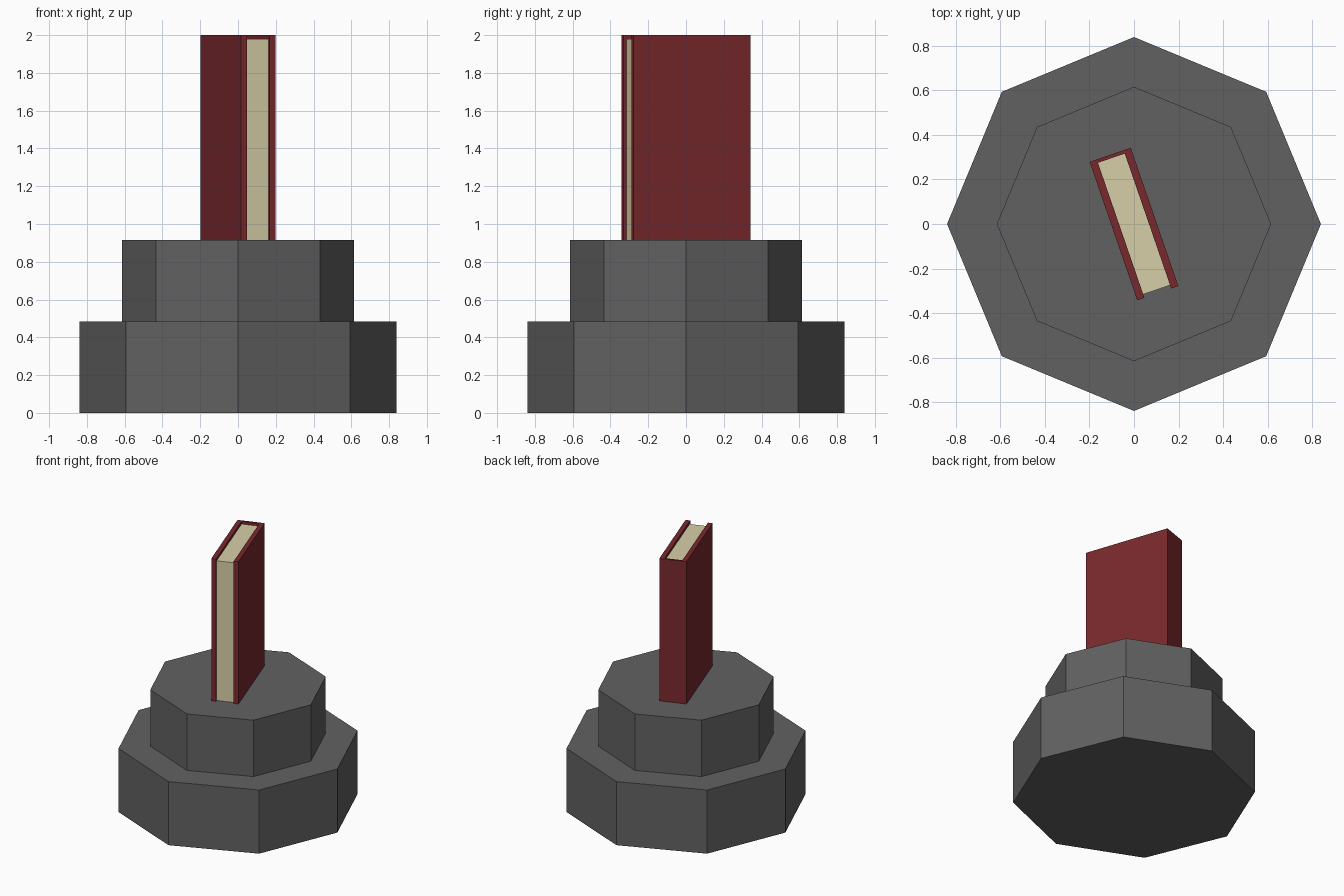
import bpy, bmesh, math
from mathutils import Matrix

if "Cube" in bpy.data.objects:
    bpy.data.objects.remove(bpy.data.objects["Cube"])


def material(name, rgb):
    m = bpy.data.materials.new(name)
    m.diffuse_color = (*rgb, 1)
    m.use_nodes = True
    m.node_tree.nodes["Principled BSDF"].inputs["Base Color"].default_value = m.diffuse_color
    return m


def prism(name, outline, z0, z1, mat, turn=0.0):
    """Extrude a counter-clockwise xy outline from z0 to z1."""
    bm = bmesh.new()
    base = bm.faces.new([bm.verts.new((x, y, z0)) for x, y in outline])
    ext = bmesh.ops.extrude_face_region(bm, geom=[base], use_keep_orig=True)
    top = [g for g in ext["geom"] if isinstance(g, bmesh.types.BMVert)]
    bmesh.ops.translate(bm, verts=top, vec=(0, 0, z1 - z0))
    bmesh.ops.rotate(bm, verts=bm.verts, cent=(0, 0, 0),
                     matrix=Matrix.Rotation(turn, 3, 'Z'))
    bmesh.ops.recalc_face_normals(bm, faces=bm.faces)
    mesh = bpy.data.meshes.new(name)
    bm.to_mesh(mesh)
    bm.free()
    mesh.materials.append(mat)
    ob = bpy.data.objects.new(name, mesh)
    bpy.context.collection.objects.link(ob)
    return ob


def octagon(r):
    return [(r * math.cos(i * math.pi / 4), r * math.sin(i * math.pi / 4)) for i in range(8)]


stone = material("stone", (0.12, 0.12, 0.12))
red = material("cover_red", (0.19, 0.022, 0.026))
cream = material("paper", (0.68, 0.62, 0.39))

# Stepped octagonal pedestal
STEP, TOP = 0.485, 0.915
prism("pedestal_base", octagon(0.838), 0, STEP, stone)
prism("pedestal_upper", octagon(0.615), STEP, TOP, stone)

# Upright book: U-shaped cover with the spine at the back, pages inset
W, L = 0.0975, 0.328      # half thickness and half depth of the book
w, l = 0.0635, 0.312      # same for the page block
TURN = math.radians(19)
prism("book_cover", [(-W, -L), (-w, -L), (-w, l), (w, l), (w, -L), (W, -L), (W, L), (-W, L)],
      TOP, 2.0, red, TURN)
prism("book_pages", [(-w, -l), (w, -l), (w, l), (-w, l)], TOP, 1.98, cream, TURN)
